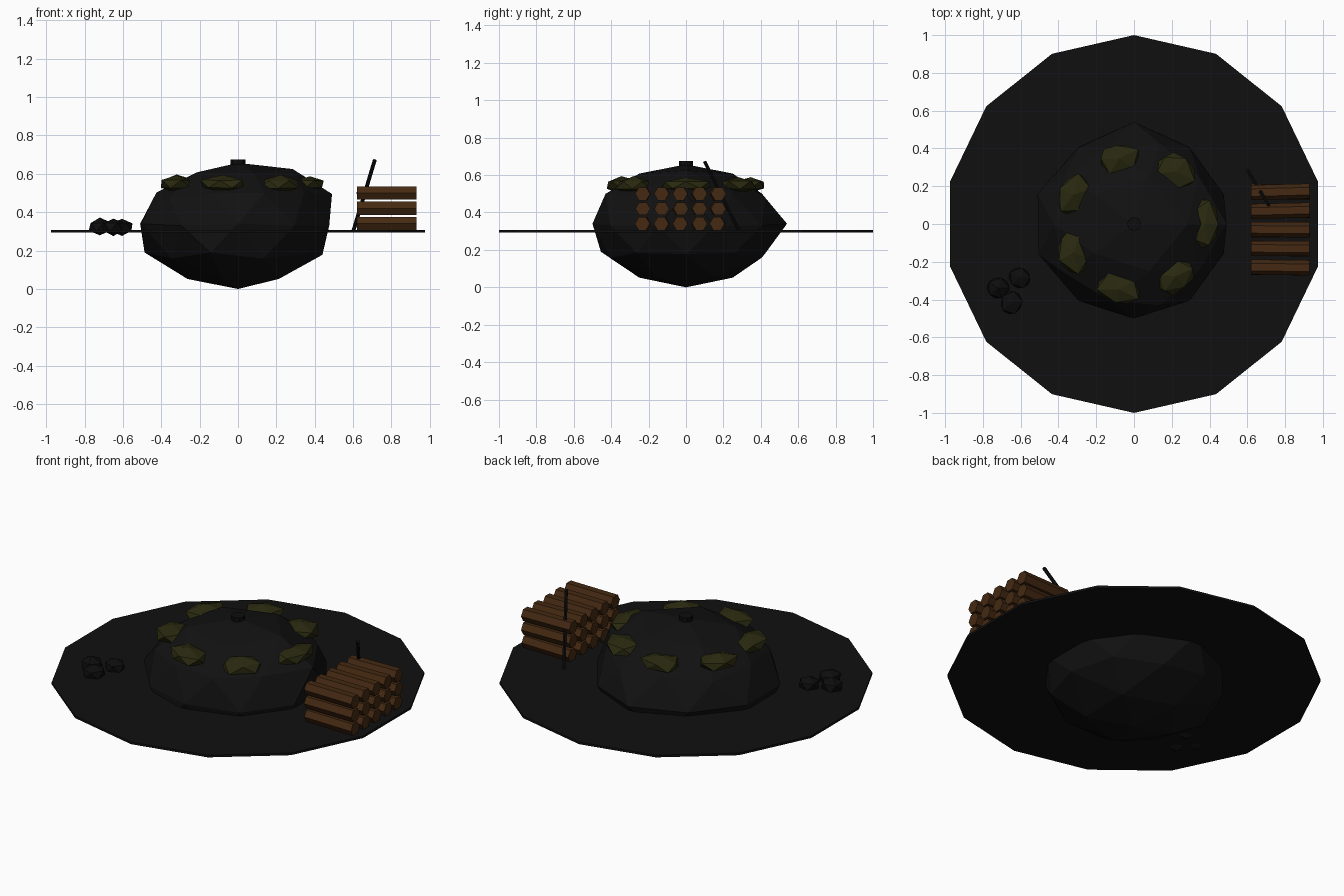
import bpy, bmesh, math, random
from mathutils import Vector, Matrix

if "Cube" in bpy.data.objects:
    bpy.data.objects.remove(bpy.data.objects["Cube"])

random.seed(7)


def material(name, col):
    m = bpy.data.materials.new(name)
    m.diffuse_color = (*col, 1)
    m.use_nodes = True
    m.node_tree.nodes["Principled BSDF"].inputs["Base Color"].default_value = m.diffuse_color
    return m


ASH = material("ash_ground", (0.0052, 0.0052, 0.0052))
EARTH = material("charred_earth", (0.0056, 0.0056, 0.006))
TURF = material("dark_turf", (0.022, 0.022, 0.005))
WOOD = material("log_brown", (0.058, 0.022, 0.006))
COAL = material("charcoal_black", (0.004, 0.004, 0.004))


def finish(name, bm, mat):
    bmesh.ops.recalc_face_normals(bm, faces=bm.faces)
    me = bpy.data.meshes.new(name)
    bm.to_mesh(me)
    bm.free()
    me.materials.append(mat)
    ob = bpy.data.objects.new(name, me)
    bpy.context.collection.objects.link(ob)
    return ob


def prism(name, sides, r, depth, matrix, mat):
    bm = bmesh.new()
    bmesh.ops.create_cone(bm, cap_ends=True, segments=sides, radius1=r,
                          radius2=r, depth=depth, matrix=matrix)
    return finish(name, bm, mat)


def lump(name, loc, size, turn, jitter, mat):
    bm = bmesh.new()
    bmesh.ops.create_icosphere(bm, subdivisions=1, radius=1)
    rot = Matrix.Rotation(turn, 3, 'Z')
    for v in bm.verts:
        k = 1 + random.uniform(-jitter, jitter)
        v.co = Vector(loc) + rot @ Vector([a * s * k for a, s in zip(v.co, size)])
    return finish(name, bm, mat)


# Ground disc with a corner on the y axis
bm = bmesh.new()
ring = [bm.verts.new((math.sin(i * math.tau / 14), math.cos(i * math.tau / 14), 0.294))
        for i in range(14)]
face = bm.faces.new(ring)
ext = bmesh.ops.extrude_face_region(bm, geom=[face])
for g in ext["geom"]:
    if isinstance(g, bmesh.types.BMVert):
        g.co.z = 0.307
finish("ground_disc", bm, ASH)

# Mound: flattened icosphere with some corners pulled to match the outline
bm = bmesh.new()
bmesh.ops.create_icosphere(bm, subdivisions=2, radius=1)
for v in bm.verts:
    v.co = Vector((v.co.x * 0.5, v.co.y * 0.5, 0.33 + v.co.z * 0.327))
pulls = [((0.447, 0, 0.476), (0.49, 0, 0.495)),
         ((0.263, 0, 0.61), (0.285, 0, 0.625)),
         ((0.425, 0, 0.158), (0.44, 0, 0.178)),
         ((-0.447, 0, 0.184), (-0.487, 0, 0.19)),
         ((-0.475, 0.155, 0.33), (-0.51, 0.16, 0.34)),
         ((-0.475, -0.155, 0.33), (-0.505, -0.16, 0.34)),
         ((0, 0.5, 0.33), (0, 0.54, 0.34)),
         ((0, -0.5, 0.33), (0, -0.5, 0.34)),
         ((0.138, -0.425, 0.476), (0.138, -0.43, 0.50)),
         ((-0.138, -0.425, 0.184), (-0.145, -0.455, 0.19))]
for src, dst in pulls:
    v = min(bm.verts, key=lambda q: (q.co - Vector(src)).length)
    v.co = Vector(dst)
low = min(v.co.z for v in bm.verts)
for v in bm.verts:
    if v.co.z == low:
        v.co.z = 0
finish("earth_mound", bm, EARTH)

# Vent cap on top of the mound
prism("vent_cap", 8, 0.038, 0.06, Matrix.Translation((0, 0, 0.645)), COAL)

# Seven turf patches round the shoulder
for i in range(7):
    a = i * math.tau / 7
    r = 0.355 if i else 0.375
    lump(f"turf_patch_{i + 1}", (r * math.cos(a), r * math.sin(a), 0.547),
         (0.09, 0.15 if i == 0 else 0.125, 0.045), a, 0.13, TURF)

# Stacked logs lying along x
for row in range(3):
    for col in range(5):
        m = (Matrix.Translation((0.775, -0.23 + 0.1 * col, 0.34 + 0.08 * row))
             @ Matrix.Rotation(random.uniform(-0.03, 0.03), 4, 'Z')
             @ Matrix.Rotation(math.pi / 2, 4, 'Y')
             @ Matrix.Rotation(math.pi / 2, 4, 'Z'))
        # corners of the hexagon point sideways, flats up and down
        bm = bmesh.new()
        bmesh.ops.create_cone(bm, cap_ends=True, segments=6, radius1=0.04,
                              radius2=0.04, depth=0.31)
        p = max(bm.verts, key=lambda v: v.co.x)
        off = math.atan2(p.co.y, p.co.x)
        bmesh.ops.transform(bm, matrix=m @ Matrix.Rotation(-off, 4, 'Z'), verts=bm.verts)
        finish(f"log_{row + 1}_{col + 1}", bm, WOOD)

# Leaning pole behind the logs
a, b = Vector((0.60, 0.285, 0.298)), Vector((0.713, 0.10, 0.672))
d = b - a
prism("leaning_pole", 6, 0.01, d.length,
      Matrix.Translation((a + b) / 2) @ d.to_track_quat('Z', 'Y').to_matrix().to_4x4(), COAL)

# Charcoal lumps
for i, (x, y) in enumerate([(-0.72, -0.34), (-0.65, -0.415), (-0.605, -0.285)]):
    lump(f"charcoal_lump_{i + 1}", (x, y, 0.323), (0.068, 0.064, 0.046), i * 1.3, 0.08, COAL)
